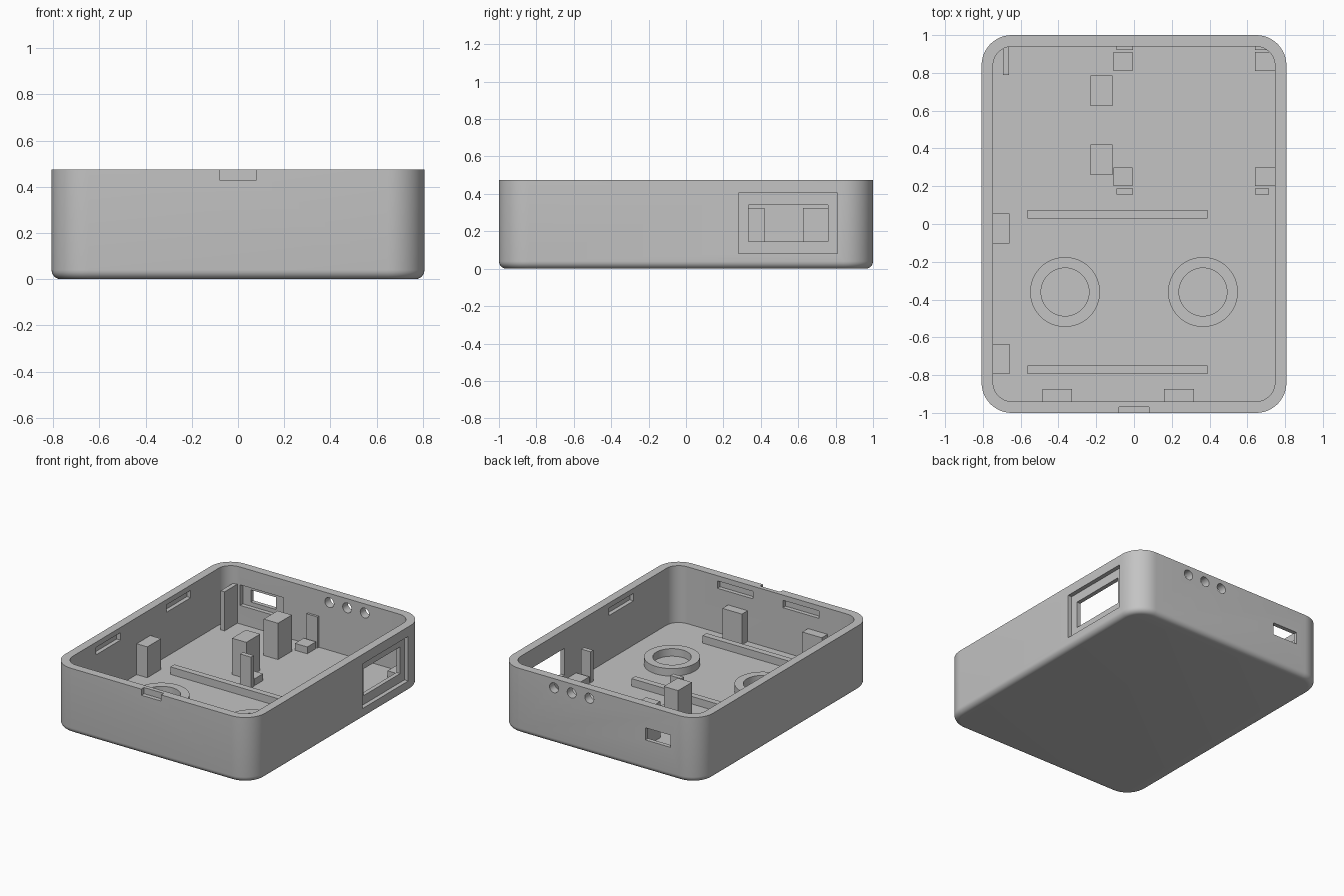
import bpy, bmesh, math
from mathutils import Vector

cube = bpy.data.objects.get("Cube")
if cube:
    bpy.data.objects.remove(cube, do_unlink=True)

HX, HY, TOP, WALL, FLOOR = 0.807, 1.0, 0.475, 0.061, 0.06
IX, IY = HX - WALL, HY - WALL

grey = bpy.data.materials.new("plain grey")
grey.use_nodes = True
grey.diffuse_color = (0.55, 0.55, 0.55, 1)
grey.node_tree.nodes["Principled BSDF"].inputs["Base Color"].default_value = grey.diffuse_color


def make_object(name, bm):
    bmesh.ops.recalc_face_normals(bm, faces=bm.faces)
    mesh = bpy.data.meshes.new(name)
    bm.to_mesh(mesh)
    bm.free()
    obj = bpy.data.objects.new(name, mesh)
    bpy.context.collection.objects.link(obj)
    mesh.materials.append(grey)
    return obj


def box(name, x, y, z):
    """Box from (min, max) pairs."""
    bm = bmesh.new()
    bmesh.ops.create_cube(bm, size=1)
    for v in bm.verts:
        v.co = Vector([(a + b) / 2 + c * (b - a) for (a, b), c in zip((x, y, z), v.co)])
    return make_object(name, bm)


def bridge(bm, rings):
    for a, b in zip(rings, rings[1:]):
        for i in range(len(a)):
            j = (i + 1) % len(a)
            bm.faces.new((a[i], a[j], b[j], b[i]))


def smooth(obj):
    bpy.ops.object.select_all(action='DESELECT')
    obj.select_set(True)
    bpy.context.view_layer.objects.active = obj
    bpy.ops.object.shade_smooth_by_angle(angle=math.radians(30))


def rounded_ring(bm, inset, z, radius=0.16, steps=12):
    """Rounded rectangle of vertices, offset inward by inset."""
    ring = []
    for corner, (sx, sy) in enumerate([(1, 1), (-1, 1), (-1, -1), (1, -1)]):
        for i in range(steps + 1):
            a = math.pi / 2 * (corner + i / steps)
            r = radius - inset
            ring.append(bm.verts.new((sx * (HX - radius) + r * math.cos(a),
                                      sy * (HY - radius) + r * math.sin(a), z)))
    return ring


# Open tray with a rounded bottom edge
bm = bmesh.new()
fillet = 0.04
rings = []
for i in range(7):
    a = math.pi / 2 * i / 6
    rings.append(rounded_ring(bm, fillet * (1 - math.sin(a)), fillet * (1 - math.cos(a))))
rings += [rounded_ring(bm, 0, TOP), rounded_ring(bm, WALL, TOP), rounded_ring(bm, WALL, FLOOR)]
bridge(bm, rings)
bm.faces.new(rings[0])
bm.faces.new(rings[-1])
shell = make_object("case_shell", bm)

# Cutters: side port, rear port and front notch
mid = WALL / 2
cutters = [
    box("side_port_recess", (HX - mid, HX + 0.1), (0.28, 0.81), (0.08, 0.405)),
    box("side_port_hole", (IX - 0.05, HX + 0.1), (0.335, 0.76), (0.145, 0.34)),
    box("rear_port_recess", (-0.64, -0.29), (IY - 0.03, HY - mid), (0.195, 0.345)),
    box("rear_port_hole", (-0.575, -0.373), (IY - 0.05, HY + 0.1), (0.225, 0.314)),
    box("front_notch", (-0.08, 0.08), (-HY - 0.1, -HY + mid), (0.43, TOP + 0.1)),
]

# Cutters: snap slots inside the walls
slot_z = (0.383, 0.437)
for y in (-0.57, 0.24):
    cutters.append(box("left_slot", (-IX - 0.03, -IX + 0.03), (y, y + 0.28), slot_z))
cutters.append(box("right_slot", (IX - 0.03, IX + 0.03), (-0.46, -0.18), slot_z))
for x in (-0.415, 0.115):
    cutters.append(box("front_slot", (x, x + 0.29), (-IY - 0.03, -IY + 0.03), slot_z))

# Cutters: three round holes in the rear wall
for x in (0.08, 0.223, 0.365):
    bm = bmesh.new()
    bmesh.ops.create_cone(bm, cap_ends=True, segments=32, radius1=0.036, radius2=0.036, depth=0.3)
    for v in bm.verts:
        v.co = Vector((x + v.co.x, HY + v.co.z, 0.408 + v.co.y))
    cutters.append(make_object("indicator_hole", bm))

bpy.context.view_layer.objects.active = shell
for cutter in cutters:
    cutter.hide_render = True
    mod = shell.modifiers.new("cut", 'BOOLEAN')
    mod.operation = 'DIFFERENCE'
    mod.solver = 'EXACT'
    mod.object = cutter
    bpy.ops.object.modifier_apply(modifier=mod.name)
    bpy.data.objects.remove(cutter, do_unlink=True)
smooth(shell)

# Parts sink slightly into the floor and walls
BASE = FLOOR - 0.01
SINK = 0.01

# Battery rails
for y in (-0.793, 0.028):
    box("rail", (-0.565, 0.39), (y, y + 0.045), (BASE, 0.115))

# Support posts along the left and front walls
for y in (-0.793, -0.103):
    box("wall_post", (-IX - SINK, -0.66), (y, y + 0.158), (BASE, 0.285))
for x in (-0.485, 0.16):
    box("front_post", (x, x + 0.158), (-IY - SINK, -0.873), (BASE, 0.285))

# Tall central pillars
for y in (0.26, 0.625):
    box("pillar", (-0.23, -0.115), (y, y + 0.16), (BASE, 0.325))

# Low pads with thin clips beside them
for x0, x1, c0, c1 in ((-0.108, -0.008, -0.092, -0.004), (0.64, IX + SINK, 0.64, 0.715)):
    for y in (0.2, 0.81):
        box("pad", (x0, x1), (y, y + 0.1), (BASE, 0.11))
    for y0, y1 in ((0.155, 0.188), (0.922, IY + SINK)):
        box("clip", (c0, c1), (y0, y1), (BASE, 0.287))

# Thin bracket beside the rear port
box("bracket", (-0.693, -0.662), (0.79, IY + SINK), (BASE, 0.345))

# Magnet rings on the floor
for x in (-0.365, 0.365):
    bm = bmesh.new()
    rings = []
    for r, z in ((0.185, BASE), (0.185, 0.115), (0.127, 0.115), (0.127, BASE)):
        rings.append([bm.verts.new((x + r * math.cos(t * math.tau / 48),
                                    -0.36 + r * math.sin(t * math.tau / 48), z)) for t in range(48)])
    bridge(bm, rings + rings[:1])
    smooth(make_object("ring", bm))
